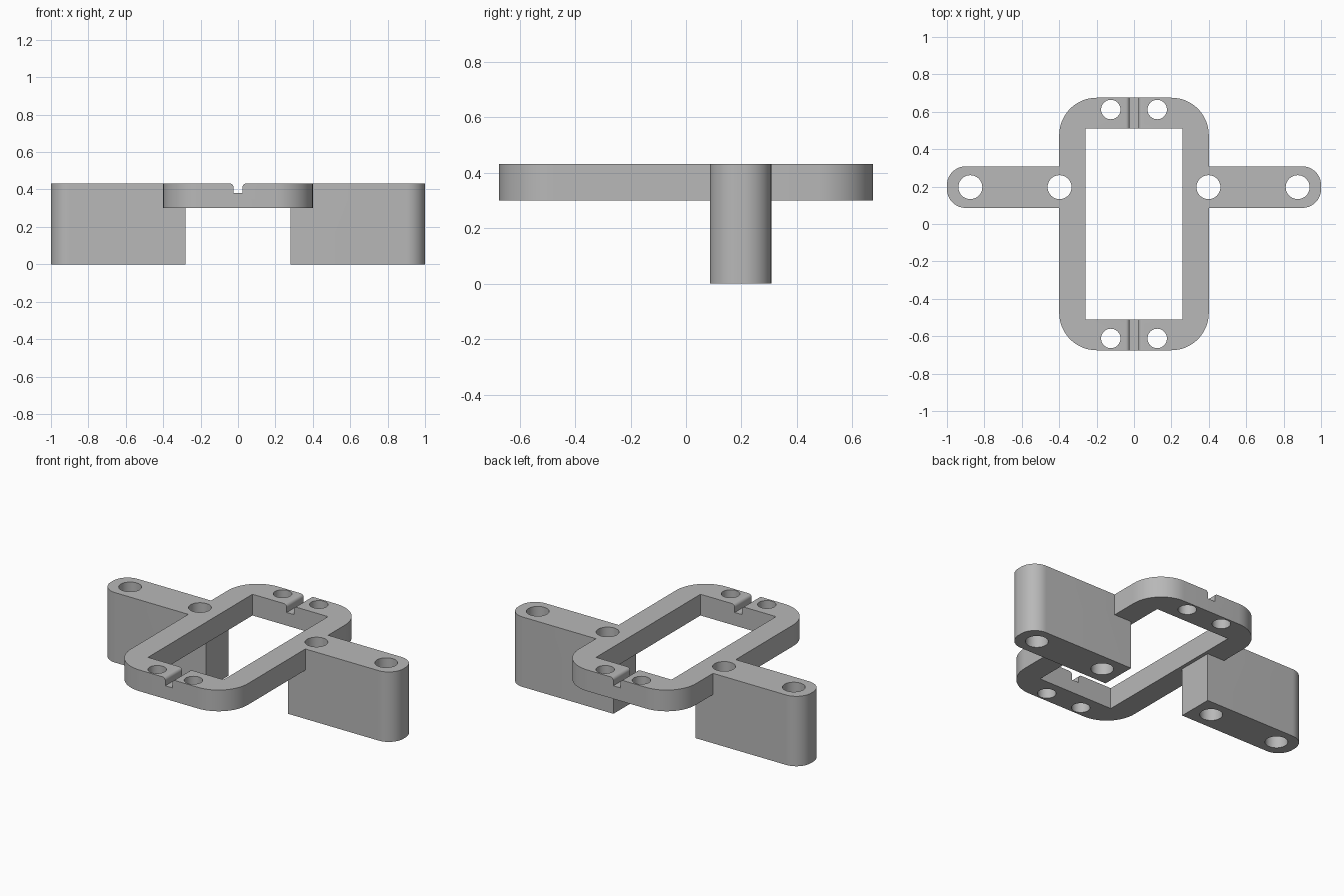
import bpy
import bmesh
from math import cos, sin, pi, radians

cube = bpy.data.objects.get("Cube")
if cube:
    bpy.data.objects.remove(cube, do_unlink=True)

TOP, FRAME_BOTTOM = 0.432, 0.301
ARM_Y, ARM_HALF = 0.197, 0.111

grey = bpy.data.materials.new("matte grey")
grey.use_nodes = True
grey.diffuse_color = (0.48, 0.48, 0.48, 1)
grey.node_tree.nodes["Principled BSDF"].inputs["Base Color"].default_value = (0.48, 0.48, 0.48, 1)


def arc(cx, cy, r, start, end, n=16):
    return [(cx + r * cos(radians(start + (end - start) * i / n)),
             cy + r * sin(radians(start + (end - start) * i / n))) for i in range(n + 1)]


def rounded(x0, x1, y0, y1, r):
    return (arc(x1 - r, y1 - r, r, 0, 90) + arc(x0 + r, y1 - r, r, 90, 180)
            + arc(x0 + r, y0 + r, r, 180, 270) + arc(x1 - r, y0 + r, r, 270, 360))


def box(x0, x1, y0, y1):
    return [(x0, y0), (x1, y0), (x1, y1), (x0, y1)]


def prism(name, outline, low, high, along_y=False):
    """Extrude an outline up z, or along y when the outline lies in x-z."""
    bm = bmesh.new()
    verts = [bm.verts.new((a, low, b) if along_y else (a, b, low)) for a, b in outline]
    face = bm.faces.new(verts)
    moved = bmesh.ops.extrude_face_region(bm, geom=[face])["geom"]
    for v in moved:
        if isinstance(v, bmesh.types.BMVert):
            v.co[1 if along_y else 2] = high
    bmesh.ops.recalc_face_normals(bm, faces=bm.faces)
    mesh = bpy.data.meshes.new(name)
    bm.to_mesh(mesh)
    bm.free()
    mesh.materials.append(grey)
    obj = bpy.data.objects.new(name, mesh)
    bpy.context.collection.objects.link(obj)
    return obj


def combine(target, other, operation):
    mod = target.modifiers.new(operation.lower(), 'BOOLEAN')
    mod.operation, mod.object, mod.solver = operation, other, 'EXACT'
    bpy.context.view_layer.objects.active = target
    bpy.ops.object.modifier_apply(modifier=mod.name)
    bpy.data.objects.remove(other, do_unlink=True)


# Rounded rectangular frame with two deep mounting arms
bracket = prism("bracket", rounded(-0.4, 0.4, -0.675, 0.675, 0.2), FRAME_BOTTOM, TOP)
for side in (-1, 1):
    r = 0.1
    y0, y1 = ARM_Y - ARM_HALF, ARM_Y + ARM_HALF
    outline = ([(0.28, y0)] + arc(1 - r, y0 + r, r, -90, 0)
               + arc(1 - r, y1 - r, r, 0, 90) + [(0.28, y1)])
    arm = prism("arm", [(side * x, y) for x, y in outline], 0, TOP)
    combine(bracket, arm, 'UNION')

# Central opening, limited to the frame's own thickness
combine(bracket, prism("opening_cutter", box(-0.258, 0.258, -0.51, 0.51), 0.2, 0.6), 'DIFFERENCE')

# Bolt holes through the arms and the frame ends
holes = [(s * x, ARM_Y, 0.064) for s in (-1, 1) for x in (0.398, 0.875)]
holes += [(sx * 0.124, sy * 0.612, 0.052) for sx in (-1, 1) for sy in (-1, 1)]
for x, y, r in holes:
    combine(bracket, prism("hole_cutter", arc(x, y, r, 0, 360, 40)[:-1], -0.1, 0.6), 'DIFFERENCE')

# Shallow groove with rounded lips across both frame ends
w, lip = 0.024, 0.02
right = [(w, 0.382)] + arc(w + lip, TOP - lip, lip, 180, 90, 6) + [(w + lip, 0.5)]
profile = right + [(-x, z) for x, z in reversed(right)]
combine(bracket, prism("groove_cutter", profile, -0.8, 0.8, True), 'DIFFERENCE')

bpy.ops.object.select_all(action='DESELECT')
bracket.select_set(True)
bpy.context.view_layer.objects.active = bracket
bpy.ops.object.shade_smooth_by_angle(angle=radians(30))
